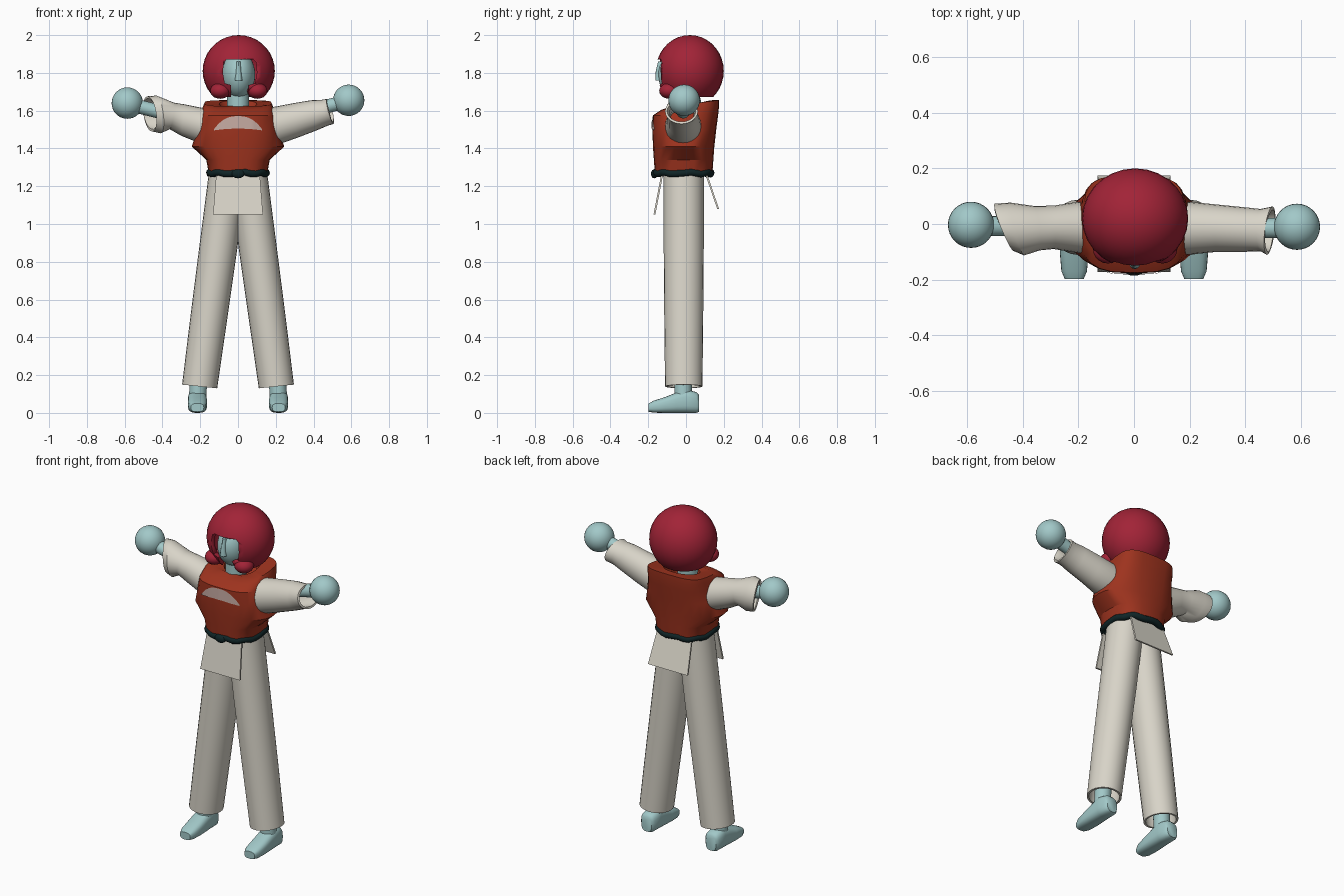
import bpy, bmesh, math
from mathutils import Vector
from mathutils.bvhtree import BVHTree

cube = bpy.data.objects.get("Cube")
if cube:
    bpy.data.objects.remove(cube, do_unlink=True)


def material(name, rgb):
    m = bpy.data.materials.new(name)
    m.use_nodes = True
    m.diffuse_color = (*rgb, 1)
    bsdf = next(n for n in m.node_tree.nodes if n.type == 'BSDF_PRINCIPLED')
    bsdf.inputs["Base Color"].default_value = (*rgb, 1)
    bsdf.inputs["Roughness"].default_value = 0.7
    return m


SKIN = material("pale blue", (0.36, 0.58, 0.58))
CLOTH = material("cream cloth", (0.69, 0.66, 0.58))
VEST = material("brick red", (0.34, 0.033, 0.013))
HELMET = material("crimson", (0.36, 0.017, 0.038))
BELT = material("dark teal", (0.005, 0.018, 0.02))
PATCH = material("dusty pink", (0.56, 0.40, 0.36))


def finish(bm, name, mat, thick=0, angle=40):
    """Turn a bmesh into a smooth shaded object, with optional wall thickness."""
    bmesh.ops.recalc_face_normals(bm, faces=bm.faces)
    me = bpy.data.meshes.new(name)
    bm.to_mesh(me)
    bm.free()
    ob = bpy.data.objects.new(name, me)
    bpy.context.collection.objects.link(ob)
    me.materials.append(mat)
    bpy.ops.object.select_all(action='DESELECT')
    ob.select_set(True)
    bpy.context.view_layer.objects.active = ob
    if thick:
        s = ob.modifiers.new("wall", 'SOLIDIFY')
        s.thickness, s.offset = thick, -1
        bpy.ops.object.modifier_apply(modifier=s.name)
    bpy.ops.object.shade_smooth_by_angle(angle=math.radians(angle))
    return ob


def ring(c, u, v, power=1.0, n=24):
    """Superelliptic ring around c spanned by half axes u and v."""
    c, u, v = Vector(c), Vector(u), Vector(v)
    soft = lambda t: math.copysign(abs(t) ** power, t)
    angles = [2 * math.pi * i / n for i in range(n)]
    return [c + u * soft(math.cos(a)) + v * soft(math.sin(a)) for a in angles]


def loft(name, rings, mat, caps=False, thick=0, angle=40):
    bm = bmesh.new()
    loops = [[bm.verts.new(p) for p in r] for r in rings]
    n = len(loops[0])
    for a, b in zip(loops, loops[1:]):
        for i in range(n):
            j = (i + 1) % n
            bm.faces.new((a[i], a[j], b[j], b[i]))
    if caps:
        bm.faces.new(loops[0])
        bm.faces.new(loops[-1])
    return finish(bm, name, mat, thick, angle)


def ball(name, c, r, mat, segs=32):
    bm = bmesh.new()
    bmesh.ops.create_uvsphere(bm, u_segments=segs, v_segments=segs // 2, radius=1)
    for v in bm.verts:
        v.co = Vector(c) + Vector(a * b for a, b in zip(v.co, r))
    return finish(bm, name, mat)


# Vest: z, tilt, half width, front y, back y, corner power
vest_rows = [
    (1.27, 0, .155, -.165, .14, .75), (1.34, 0, .168, -.17, .145, .75),
    (1.41, 0, .245, -.175, .15, .9), (1.5, 0, .215, -.178, .16, .75),
    (1.575, 0, .195, -.175, .17, .65), (1.615, .01, .188, -.13, .175, .6),
    (1.64, .016, .178, -.07, .175, .6), (1.635, .02, .1, -.05, .13, .9),
    (1.6, .02, .085, -.04, .11, 1)]
vest = loft("vest", [ring((0, (f + b) / 2, z), (w, 0, 0), (0, (b - f) / 2, t), p)
                     for z, t, w, f, b, p in vest_rows], VEST, caps=True, angle=30)

# Chest patch laid on the vest front
tree = BVHTree.FromPolygons([v.co for v in vest.data.vertices],
                            [p.vertices for p in vest.data.polygons])
bm = bmesh.new()
grid = []
for i in range(27):
    t = -0.98 + 1.96 * i / 26
    low, high = 1.495 + .01 * (1 - t * t), 1.498 + .073 * (1 - abs(t) ** 2.5)
    column = []
    for k in range(6):
        p = Vector((.13 * t, -1, low + (high - low) * k / 5))
        hit = tree.ray_cast(p, Vector((0, 1, 0)))[0]
        column.append(bm.verts.new((p.x, hit.y - .005, p.z)))
    grid.append(column)
for a, b in zip(grid, grid[1:]):
    for k in range(5):
        bm.faces.new((a[k], b[k], b[k + 1], a[k + 1]))
finish(bm, "chest_patch", PATCH)

# Belt with a small knot
curve = bpy.data.curves.new("belt", 'CURVE')
curve.dimensions = '3D'
curve.bevel_depth, curve.bevel_resolution = .019, 3
path = ring((0, -.013, 1.27), (.15, 0, 0), (0, .145, 0), .78, 32)
spline = curve.splines.new('POLY')
spline.points.add(len(path) - 1)
for i, (pt, p) in enumerate(zip(spline.points, path)):
    pt.co = (p.x, p.y, p.z + .005 * math.sin(i * 1.6), 1)
spline.use_cyclic_u = True
curve.materials.append(BELT)
bpy.context.collection.objects.link(bpy.data.objects.new("belt", curve))
ball("belt_knot", (0, -.168, 1.266), (.035, .018, .024), BELT, 16)

# Jacket flaps hanging below the belt
for name, y0, y1, z1 in (("front_flap", -.13, -.172, 1.05), ("back_flap", .1, .165, 1.08)):
    loft(name, [[(s * w, y + d, z) for s, d in ((-1, 0), (1, 0), (1, .01), (-1, .01))]
                for w, y, z in ((.115, y0, 1.27), (.132, y1, z1))], CLOTH, caps=True)

# Legs, ankles and feet
for side, s in (("left", 1), ("right", -1)):
    legs = [(.052, 1.28, .1), (.105, .87, .1), (.155, .5, .097), (.203, .14, .093)]
    loft(side + "_trouser_leg", [ring((s * x, -.012, z), (r, 0, s * .01), (0, r + .006, 0))
                                 for x, z, r in legs], CLOTH, thick=.012)
    loft(side + "_ankle", [ring((s * x, -.015, z), (.046, 0, 0), (0, .046, 0))
                           for x, z in ((.205, .24), (.214, .08))], SKIN, caps=True)
    foot = [(.07, .05, .034, .044), (.055, .055, .046, .055), (0, .062, .05, .062),
            (-.05, .054, .051, .054), (-.11, .042, .051, .042),
            (-.17, .033, .046, .032), (-.198, .028, .034, .022)]
    loft(side + "_foot", [ring((s * .215, y, z), (w, 0, 0), (0, 0, h), .7)
                          for y, z, w, h in foot], SKIN, caps=True, angle=50)

# Sleeves: centre, half axis across, half axis up
left_sleeve = [
    ((.1, -.015, 1.515), (0, .09, 0), (0, 0, .095)),
    ((.2, -.015, 1.52), (0, .095, 0), (-.01, 0, .1)),
    ((.3, -.015, 1.547), (0, .085, 0), (-.01, 0, .092)),
    ((.4, -.02, 1.575), (0, .08, 0), (-.015, 0, .08)),
    ((.455, -.022, 1.588), (0, .076, 0), (-.016, 0, .069)),
    ((.488, -.024, 1.596), (.01, .087, 0), (-.018, 0, .066))]
right_sleeve = [
    ((-.1, -.015, 1.515), (0, .09, 0), (0, 0, .09)),
    ((-.2, -.012, 1.523), (0, .092, 0), (.01, 0, .092)),
    ((-.29, -.012, 1.55), (0, .078, 0), (.01, 0, .083)),
    ((-.35, -.015, 1.572), (-.01, .08, 0), (.012, 0, .07)),
    ((-.42, -.018, 1.58), (-.025, .095, 0), (-.012, 0, .1)),
    ((-.467, -.012, 1.583), (-.034, .085, 0), (-.012, 0, .093))]
loft("left_sleeve", [ring(*r) for r in left_sleeve], CLOTH, thick=.012)
loft("right_sleeve", [ring(*r) for r in right_sleeve], CLOTH, thick=.012)

# Wrists and ball hands
for side, s, z, y in (("left", 1, 1.655, -.01), ("right", -1, 1.64, -.003)):
    loft(side + "_wrist", [ring((s * x, y - .005, z + dz), (0, .036, 0), (-s * .006, 0, .036))
                           for x, dz in ((.36, -.06), (.55, -.012))], SKIN, caps=True)
    ball(side + "_hand", (s * .586, y, z), (.083,) * 3, SKIN)

# Head, nose and neck
ball("head", (.003, -.03, 1.79), (.088, .118, .125), SKIN)
loft("nose", [ring((.003, y, z), (w, 0, 0), (0, .02, 0), n=12)
              for y, z, w in ((-.128, 1.86, .01), (-.14, 1.81, .014), (-.142, 1.76, .02))],
     SKIN, caps=True)
loft("neck", [ring((0, -.02, z), (.058, 0, 0), (0, .058, 0)) for z in (1.58, 1.74)],
     SKIN, caps=True)

# Helmet shell, cut flat below
bm = bmesh.new()
bmesh.ops.create_uvsphere(bm, u_segments=28, v_segments=18, radius=1)
for v in bm.verts:
    v.co = Vector((.004 + .191 * v.co.x, .02 + .18 * v.co.y, 1.81 + .19 * v.co.z))
bmesh.ops.bisect_plane(bm, geom=bm.verts[:] + bm.edges[:] + bm.faces[:],
                       plane_co=(0, 0, 1.672), plane_no=(0, 0, -1), clear_outer=True)
helmet = finish(bm, "helmet", HELMET, thick=.028)

# Face opening cut through the shell
half = [(.046, 1.6), (.046, 1.735), (.08, 1.745), (.09, 1.8), (.086, 1.855), (.07, 1.872)]
outline = half + [(-x, z) for x, z in reversed(half)]
bm = bmesh.new()
loops = [[bm.verts.new((.01 + x, y, z)) for x, z in outline] for y in (-.4, -.03)]
for i in range(len(outline)):
    j = (i + 1) % len(outline)
    bm.faces.new((loops[0][i], loops[0][j], loops[1][j], loops[1][i]))
for l in loops:
    bm.faces.new(l)
cutter = finish(bm, "face_cutter", HELMET)
cutter.hide_render = True
cut = helmet.modifiers.new("face_opening", 'BOOLEAN')
cut.object, cut.operation, cut.solver = cutter, 'DIFFERENCE', 'EXACT'
bpy.context.view_layer.objects.active = helmet
bpy.ops.object.modifier_apply(modifier=cut.name)
bpy.data.objects.remove(cutter, do_unlink=True)

# Cheek guards
for side, s in (("left", 1), ("right", -1)):
    ball(side + "_cheek_guard", (.004 + s * .098, -.088, 1.705), (.054, .054, .042), HELMET, 20)
